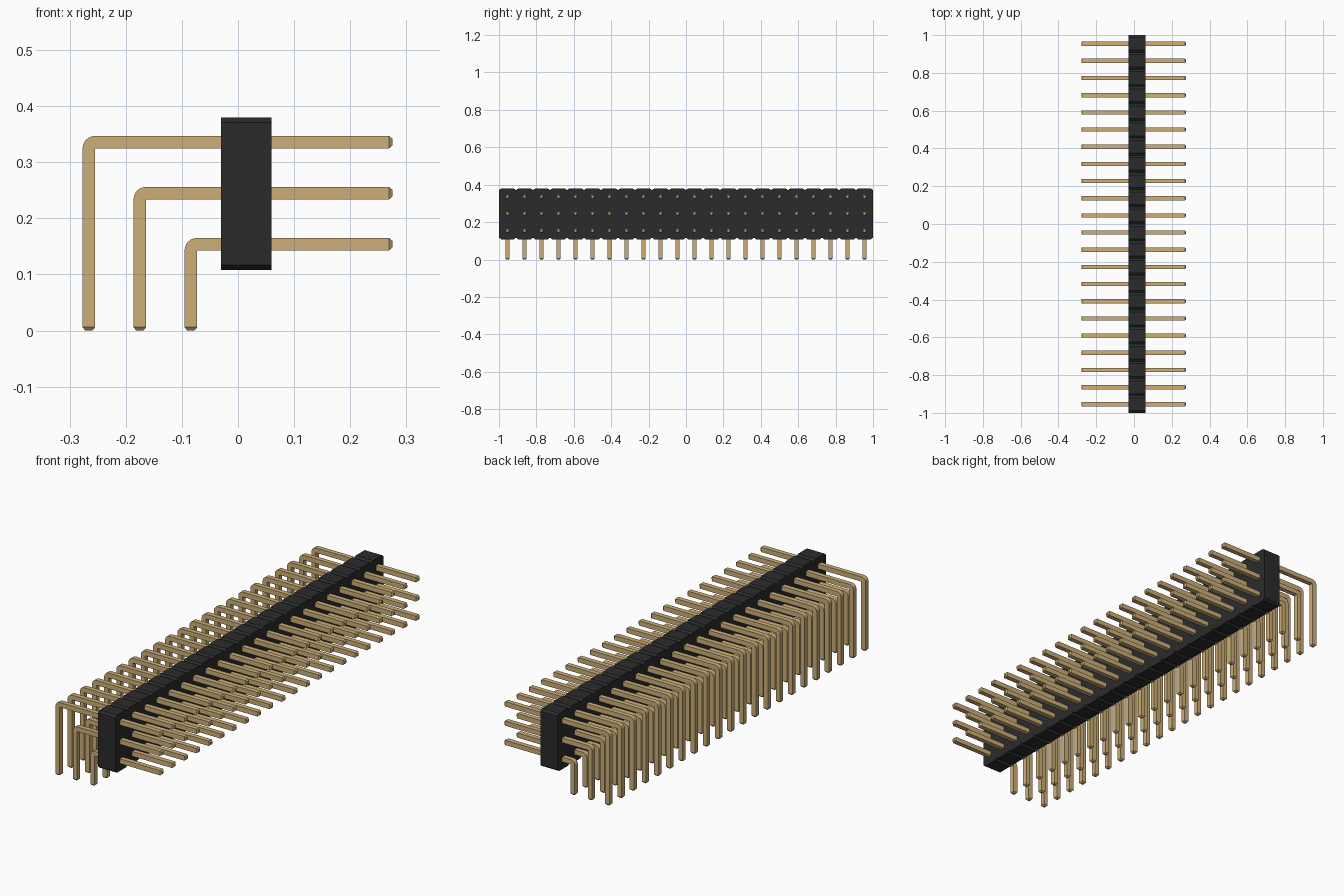
import bpy, bmesh, math

if "Cube" in bpy.data.objects:
    bpy.data.objects.remove(bpy.data.objects["Cube"], do_unlink=True)

COUNT = 22
PITCH = 2 / COUNT
W = 0.0225           # pin thickness
TIP = 0.006          # length of tapered pin end
BODY_X = (-0.03, 0.06)
BODY_Z = (0.108, 0.38)
PIN_END = 0.275


def material(name, rgb, rough):
    m = bpy.data.materials.new(name)
    m.use_nodes = True
    m.diffuse_color = (*rgb, 1)
    bsdf = m.node_tree.nodes["Principled BSDF"]
    bsdf.inputs["Base Color"].default_value = (*rgb, 1)
    bsdf.inputs["Roughness"].default_value = rough
    return m


gold = material("pin gold", (0.61, 0.43, 0.19), 0.5)
black = material("housing black", (0.024, 0.024, 0.024), 0.6)


def finish(name, bm, mat):
    bmesh.ops.remove_doubles(bm, verts=bm.verts, dist=1e-5)
    bmesh.ops.recalc_face_normals(bm, faces=bm.faces)
    me = bpy.data.meshes.new(name)
    bm.to_mesh(me)
    bm.free()
    me.materials.append(mat)
    ob = bpy.data.objects.new(name, me)
    bpy.context.collection.objects.link(ob)
    return ob


# Housing: a chain of modules with chamfered top and bottom edges
def make_housing():
    bm = bmesh.new()
    z0, z1 = BODY_Z
    h, cy, cz = PITCH / 2, 0.012, 0.009
    section = [(-h, z0 + cz), (-h + cy, z0), (h - cy, z0), (h, z0 + cz),
               (h, z1 - cz), (h - cy, z1), (-h + cy, z1), (-h, z1 - cz)]
    for i in range(COUNT):
        yc = -1 + PITCH * (i + 0.5)
        left, right = [[bm.verts.new((x, yc + y, z)) for y, z in section] for x in BODY_X]
        bm.faces.new(left)
        bm.faces.new(right)
        for k in range(8):
            inner = (k == 3 and i < COUNT - 1) or (k == 7 and i > 0)
            if not inner:
                n = (k + 1) % 8
                bm.faces.new((left[k], left[n], right[n], right[k]))
    return finish("housing", bm, black)


# Bent pin: square sections swept from the mating tip, round the bend, to the foot
def make_pin_row(name, x, z):
    r = W / 2
    t = r * 0.55
    corner = (x + r, z - r)
    # each station: outer point, inner point, half width in y
    stations = [((PIN_END, z + t), (PIN_END, z - t), t),
                ((PIN_END - TIP, z + r), (PIN_END - TIP, z - r), r)]
    for k in range(7):
        a = math.radians(90 + 15 * k)
        outer = (corner[0] + W * math.cos(a), corner[1] + W * math.sin(a))
        stations.append((outer, corner, r))
    stations += [((x - r, TIP), (x + r, TIP), r), ((x - t, 0), (x + t, 0), t)]

    bm = bmesh.new()
    y = -1 + PITCH / 2
    rings = []
    for o, i, w in stations:
        ring = [(o, -w), (o, w), (i, w), (i, -w)]
        rings.append([bm.verts.new((p[0], y + d, p[1])) for p, d in ring])
    bm.faces.new(rings[0])
    bm.faces.new(rings[-1])
    for a, b in zip(rings, rings[1:]):
        for k in range(4):
            n = (k + 1) % 4
            if k == 2 and (a[2].co - b[2].co).length < 1e-6:
                continue  # the inside of the bend is a single edge
            bm.faces.new((a[k], a[n], b[n], b[k]))
    ob = finish(name, bm, gold)
    bpy.ops.object.select_all(action="DESELECT")
    ob.select_set(True)
    bpy.context.view_layer.objects.active = ob
    bpy.ops.object.shade_smooth_by_angle(angle=math.radians(30))
    arr = ob.modifiers.new("repeat along length", "ARRAY")
    arr.count = COUNT
    arr.use_relative_offset = False
    arr.use_constant_offset = True
    arr.constant_offset_displace = (0, PITCH, 0)
    return ob


make_housing()
for row, label in enumerate(("lower", "middle", "upper")):
    make_pin_row(label + "_pin_row", -0.084 - row * PITCH, 0.154 + row * PITCH)
